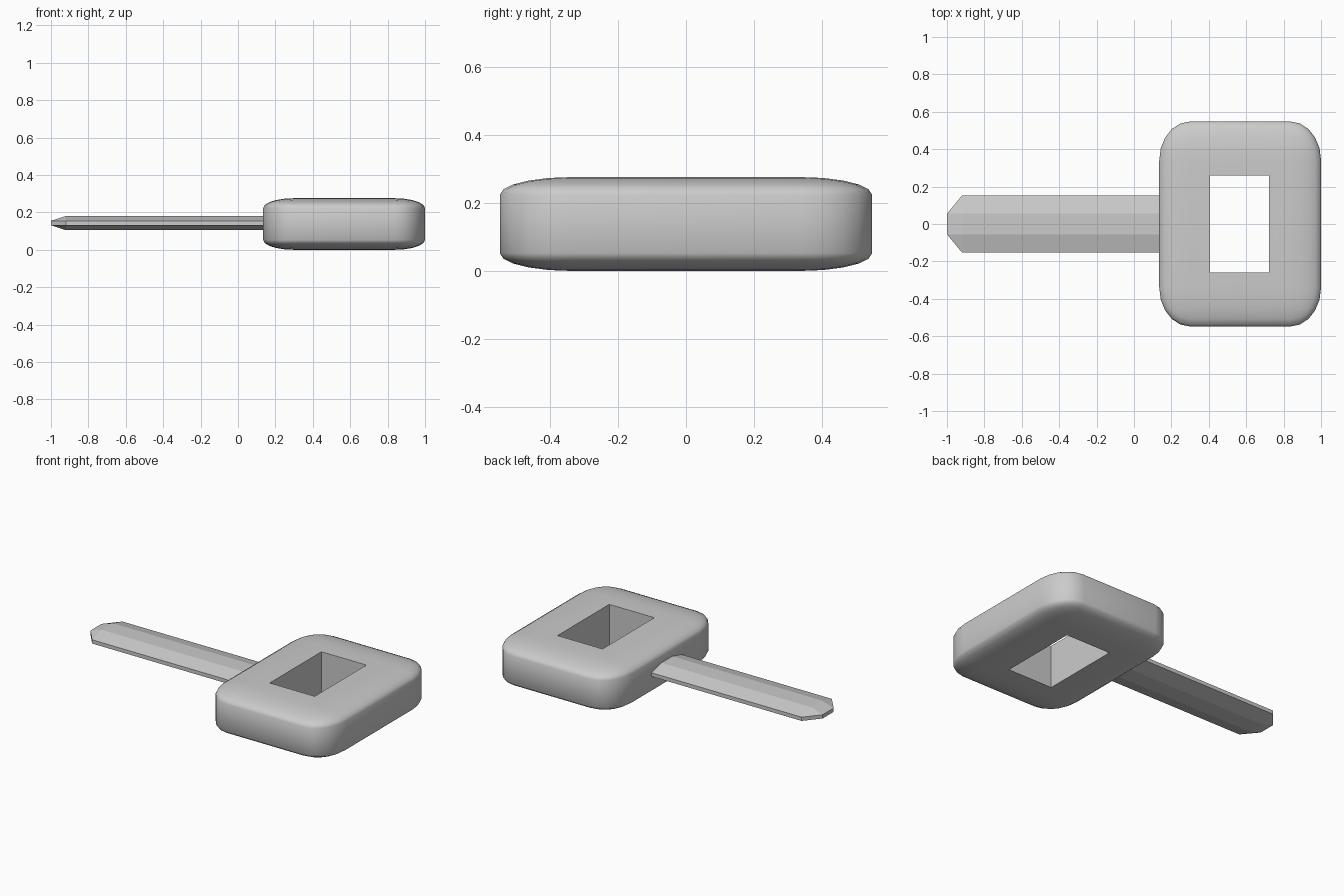
import bpy, bmesh
from math import radians
from mathutils import Matrix, Vector

if "Cube" in bpy.data.objects:
    bpy.data.objects.remove(bpy.data.objects["Cube"])


def add_object(name, bm):
    bmesh.ops.recalc_face_normals(bm, faces=bm.faces)
    mesh = bpy.data.meshes.new(name)
    bm.to_mesh(mesh)
    bm.free()
    obj = bpy.data.objects.new(name, mesh)
    bpy.context.collection.objects.link(obj)
    return obj


def box(name, low, high, bevel=0.0):
    # A unit cube is bevelled first, so the rounding stretches with the box
    low, high = Vector(low), Vector(high)
    bm = bmesh.new()
    bmesh.ops.create_cube(bm, size=1)
    if bevel:
        bmesh.ops.bevel(bm, geom=bm.edges[:], offset=bevel, segments=5,
                        profile=0.5, affect='EDGES')
    bmesh.ops.transform(bm, verts=bm.verts, matrix=Matrix.Translation((low + high) / 2)
                        @ Matrix.Diagonal((*(high - low), 1)))
    return add_object(name, bm)


# Rounded handle with a rectangular opening
handle = box("handle", (0.135, -0.548, 0), (1.0, 0.548, 0.276), 0.19)
cutter = box("handle_opening", (0.405, -0.26, -0.2), (0.722, 0.26, 0.5))
cutter.hide_render = True
mod = handle.modifiers.new("opening", 'BOOLEAN')
mod.operation = 'DIFFERENCE'
mod.solver = 'EXACT'
mod.object = cutter
bpy.context.view_layer.objects.active = handle
bpy.ops.object.select_all(action='DESELECT')
handle.select_set(True)
bpy.ops.object.modifier_apply(modifier=mod.name)
bpy.data.objects.remove(cutter)
bpy.ops.object.shade_smooth_by_angle(angle=radians(35))

# Flat-faced blade: eight-sided section, narrowing at the tip
def section(bm, x, wide, high):
    n, mid, edge = 0.055, 0.143, 0.012
    pts = [(wide, -edge), (wide, edge), (n, high), (-n, high),
           (-wide, edge), (-wide, -edge), (-n, -high), (n, -high)]
    return [bm.verts.new((x, y, mid + z)) for y, z in pts]


bm = bmesh.new()
rings = [section(bm, -1.0, 0.055, 0.012),
         section(bm, -0.92, 0.152, 0.038),
         section(bm, 0.3, 0.152, 0.038)]
for a, b in zip(rings, rings[1:]):
    for i in range(8):
        j = (i + 1) % 8
        bm.faces.new((a[i], a[j], b[j], b[i]))
bm.faces.new(rings[0])
bm.faces.new(rings[-1])
bmesh.ops.remove_doubles(bm, verts=bm.verts, dist=0.0005)
add_object("blade", bm)
